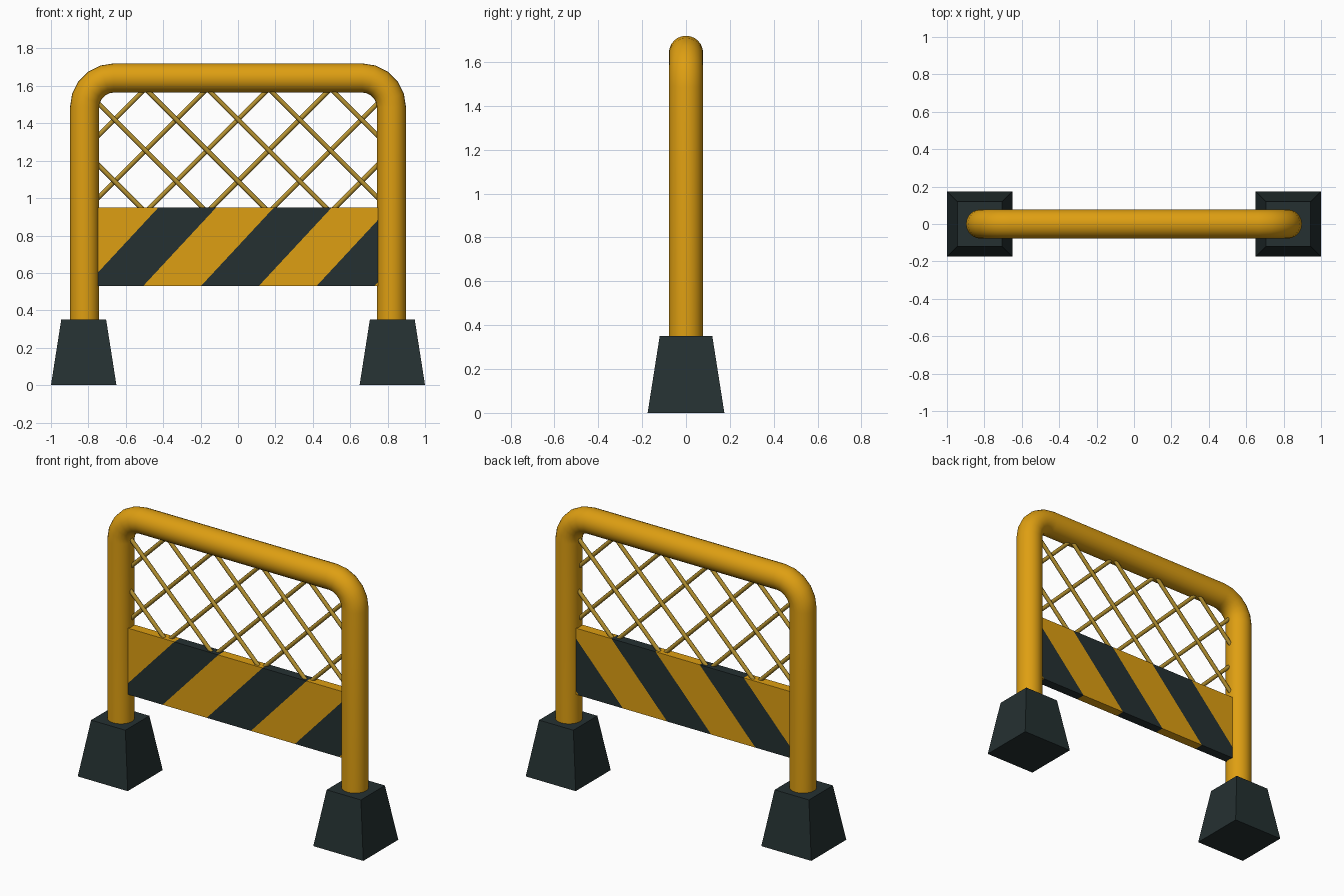
import bpy, bmesh, math
from mathutils import Vector

if "Cube" in bpy.data.objects:
    bpy.data.objects.remove(bpy.data.objects["Cube"])


def material(name, rgb):
    m = bpy.data.materials.new(name)
    m.diffuse_color = (*rgb, 1)
    m.use_nodes = True
    m.node_tree.nodes["Principled BSDF"].inputs["Base Color"].default_value = m.diffuse_color
    return m


yellow = material("safety yellow", (0.73, 0.345, 0.006))
dark = material("dark slate", (0.018, 0.03, 0.031))
wire_col = material("wire brass", (0.47, 0.29, 0.03))


def finish(bm, name, *mats):
    me = bpy.data.meshes.new(name)
    bmesh.ops.recalc_face_normals(bm, faces=bm.faces)
    bm.to_mesh(me)
    bm.free()
    ob = bpy.data.objects.new(name, me)
    bpy.context.collection.objects.link(ob)
    for m in mats:
        me.materials.append(m)
    return ob


def smooth(ob):
    bpy.ops.object.select_all(action='DESELECT')
    ob.select_set(True)
    bpy.context.view_layer.objects.active = ob
    bpy.ops.object.shade_smooth_by_angle(angle=math.radians(50))


# Bent tube frame: a ring swept along an arch path
R, LEG_X, TOP_Z, BEND, SIDES, STEPS = 0.078, 0.82, 1.642, 0.155, 24, 5
path = [(-LEG_X, 0.30, 0.0)]                     # x, z, turn angle
for side in (-1, 1):
    for i in range(STEPS + 1):
        t = math.pi / 2 * i / STEPS + (math.pi / 2 if side > 0 else 0)
        path.append((side * (LEG_X - BEND) - BEND * math.cos(t),
                     TOP_Z - BEND + BEND * math.sin(t), t))
path.append((LEG_X, 0.30, math.pi))
bm = bmesh.new()
rings = []
for x, z, t in path:
    ring = []
    for k in range(SIDES):
        a = 2 * math.pi * k / SIDES
        d = R * math.cos(a)
        ring.append(bm.verts.new((x - d * math.cos(t), R * math.sin(a), z + d * math.sin(t))))
    rings.append(ring)
for r0, r1 in zip(rings, rings[1:]):
    for k in range(SIDES):
        j = (k + 1) % SIDES
        bm.faces.new((r0[k], r0[j], r1[j], r1[k]))
bm.faces.new(rings[0])
bm.faces.new(rings[-1])
smooth(finish(bm, "tube_frame", yellow))

# Tapered feet
for side, name in ((-1, "left_foot"), (1, "right_foot")):
    bm = bmesh.new()
    bmesh.ops.create_cube(bm, size=1)
    for v in bm.verts:
        w = 0.175 if v.co.z < 0 else 0.12
        v.co = (side * 0.825 + math.copysign(w, v.co.x), math.copysign(w, v.co.y),
                0 if v.co.z < 0 else 0.35)
    finish(bm, name, dark)

# Striped board: slanted cuts, alternate bands dark
Z0, Z1, SLOPE, BAND, START = 0.53, 0.95, 0.93, 0.309, -0.816
bm = bmesh.new()
bmesh.ops.create_cube(bm, size=1)
for v in bm.verts:
    v.co = (v.co.x * 1.5, v.co.y * 0.06, Z0 if v.co.z < 0 else Z1)
for i in range(6):
    bmesh.ops.bisect_plane(bm, geom=bm.verts[:] + bm.edges[:] + bm.faces[:],
                           plane_co=Vector((START + BAND * i, 0, Z0)),
                           plane_no=Vector((1, 0, -SLOPE)).normalized())
for f in bm.faces:
    c = f.calc_center_median()
    band = math.floor((c.x - SLOPE * (c.z - Z0) - START) / BAND)
    f.material_index = 1 if band % 2 == 0 else 0
finish(bm, "striped_board", yellow, dark)

# Diagonal wire mesh, clipped to the opening
MID, HALF_H, HALF_W, PITCH, WIRE = 1.255, 0.32, 0.762, 0.165, 0.0125
bm = bmesh.new()
for s in (-1, 1):
    for k in range(-3, 3):
        c = (2 * k + 1) * PITCH
        x0, x1 = max(-HALF_W, c - HALF_H), min(HALF_W, c + HALF_H)
        a = Vector((x0, s * 0.006, MID + s * (x0 - c)))
        b = Vector((x1, s * 0.006, MID + s * (x1 - c)))
        made = bmesh.ops.create_cone(bm, cap_ends=True, segments=8, radius1=WIRE,
                                     radius2=WIRE, depth=(b - a).length)
        turn = (b - a).to_track_quat('Z', 'Y')
        for v in made["verts"]:
            v.co = turn @ v.co + (a + b) / 2
smooth(finish(bm, "wire_mesh", wire_col))
